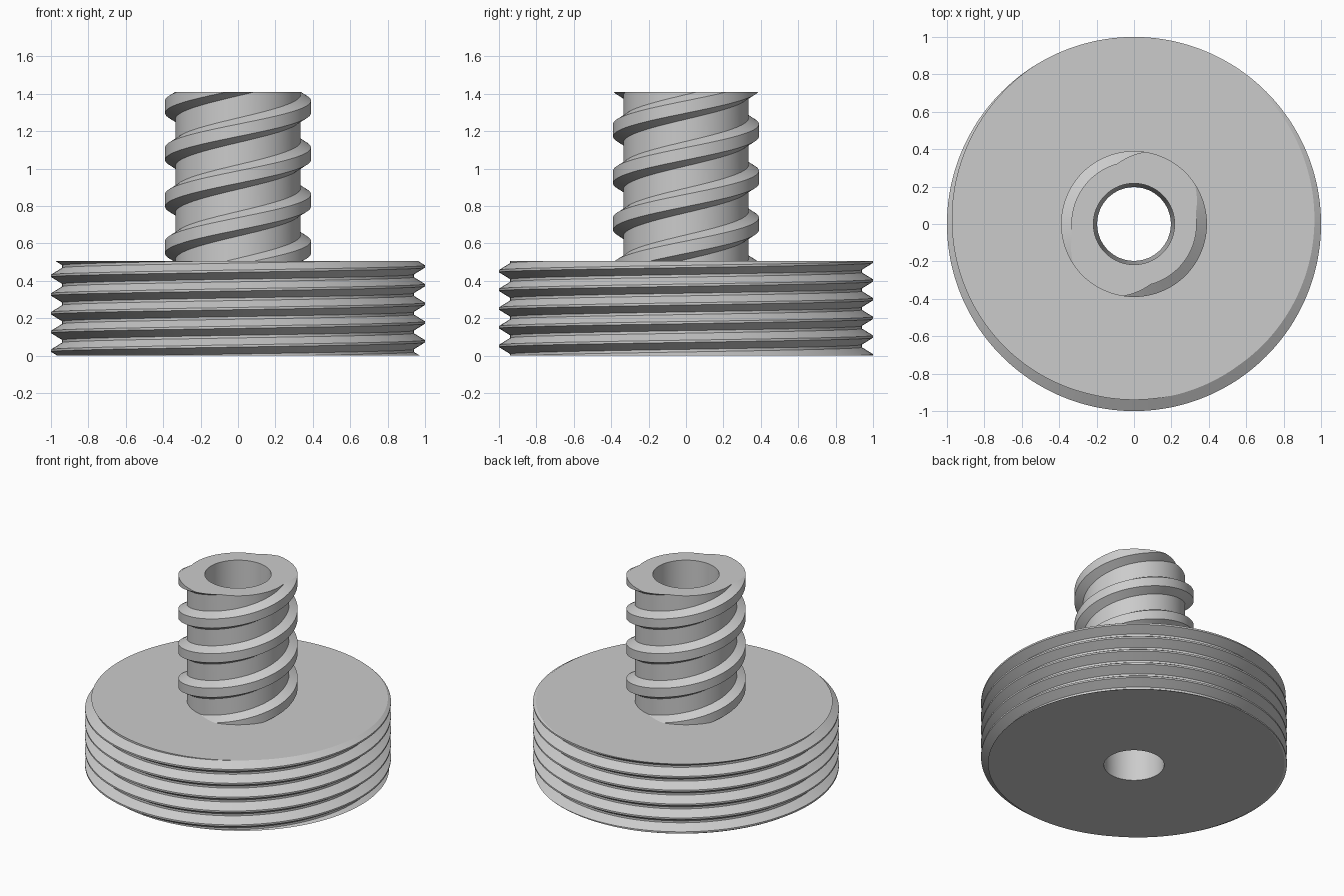
import bpy, bmesh, math

if "Cube" in bpy.data.objects:
    bpy.data.objects.remove(bpy.data.objects["Cube"], do_unlink=True)

STEPS = 240
FLANGE_TOP, SHAFT_TOP = 0.505, 1.41
BORE_BOTTOM, BORE_TOP = 0.197, 0.217

grey = bpy.data.materials.new("plain grey")
grey.use_nodes = True
GREY = (0.6, 0.6, 0.6, 1)
grey.diffuse_color = GREY
grey.node_tree.nodes["Principled BSDF"].inputs["Base Color"].default_value = GREY


def bore_radius(z):
    """Radius of the slightly tapered through hole."""
    return BORE_BOTTOM + (BORE_TOP - BORE_BOTTOM) * z / SHAFT_TOP


def thread_points(turn, low, high, spacing, starts, phase, root, crest, flat, foot):
    """Outline (radius, height) of a thread at one angle, trimmed flat at both ends."""
    centre = phase + spacing * starts * turn

    def radius(z):
        off = abs((z - centre + spacing / 2) % spacing - spacing / 2)
        blend = min(max((foot - off) / (foot - flat), 0), 1)
        return root + (crest - root) * blend

    first = math.floor((low - centre) / spacing) - 1
    count = math.ceil((high - low) / spacing) + 5
    heights = [low]
    for k in range(-starts - 1, count + starts + 1):
        middle = phase + spacing * (k + starts * turn)
        heights += [min(max(middle + d, low), high) for d in (-foot, -flat, flat, foot)]
    heights.append(high)
    return [(radius(z), z) for z in heights]


def spin_outline(name, outline):
    """Sweep an outline that changes with the angle around the z axis."""
    bm = bmesh.new()
    columns = []
    for i in range(STEPS + 1):
        a = math.tau * i / STEPS
        columns.append([bm.verts.new((r * math.cos(a), r * math.sin(a), z))
                        for r, z in outline(i / STEPS)])
    for here, there in zip(columns, columns[1:]):
        for j in range(len(here) - 1):
            bm.faces.new((here[j], there[j], there[j + 1], here[j + 1]))
    # Weld the seam and the trimmed thread ends
    bmesh.ops.remove_doubles(bm, verts=bm.verts, dist=0.0002)
    bmesh.ops.dissolve_degenerate(bm, edges=bm.edges, dist=0.0001)
    mesh = bpy.data.meshes.new(name)
    bm.to_mesh(mesh)
    bm.free()
    mesh.materials.append(grey)
    obj = bpy.data.objects.new(name, mesh)
    bpy.context.collection.objects.link(obj)
    bpy.ops.object.select_all(action="DESELECT")
    obj.select_set(True)
    bpy.context.view_layer.objects.active = obj
    bpy.ops.object.shade_smooth_by_angle(angle=math.radians(25))
    return obj


# Wide flange with a fine single-start thread
def flange_outline(turn):
    rim = thread_points(turn, 0, FLANGE_TOP, spacing=0.1, starts=1, phase=0.077,
                        root=0.94, crest=1.0, flat=0.006, foot=0.043)
    return ([(bore_radius(FLANGE_TOP), FLANGE_TOP), (BORE_BOTTOM, 0)]
            + rim + [(0.333, FLANGE_TOP)])


# Hollow shaft with a coarse two-start thread
def shaft_outline(turn):
    side = thread_points(turn, FLANGE_TOP, SHAFT_TOP, spacing=0.25, starts=2, phase=0.08,
                         root=0.335, crest=0.39, flat=0.033, foot=0.066)
    return side + [(BORE_TOP, SHAFT_TOP), (bore_radius(FLANGE_TOP), FLANGE_TOP)]


spin_outline("threaded_flange", flange_outline)
spin_outline("threaded_shaft", shaft_outline)
